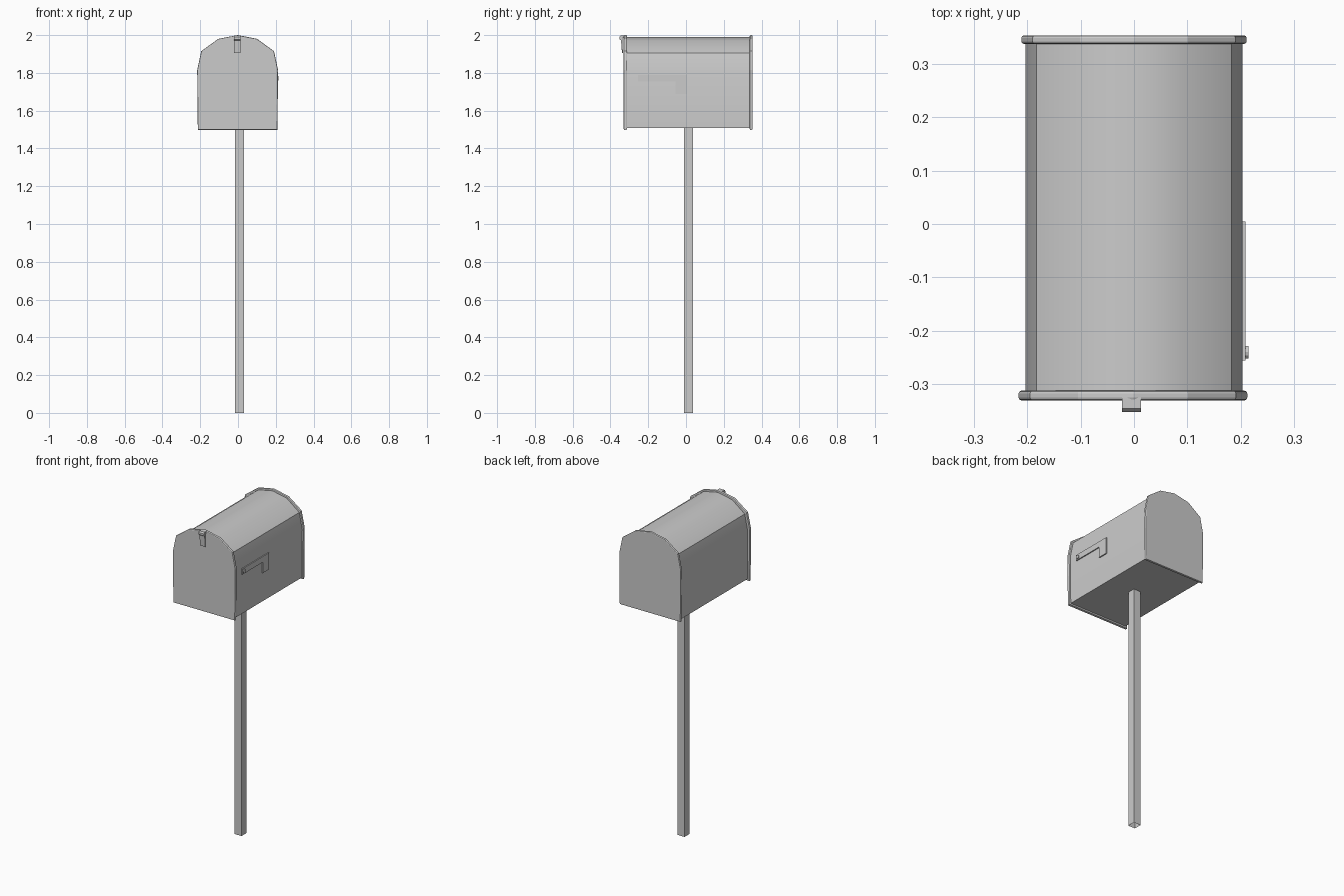
import bpy, bmesh
from mathutils import Vector

if "Cube" in bpy.data.objects:
    bpy.data.objects.remove(bpy.data.objects["Cube"])


def extrude(name, pts, to3d, depth, bevel=0.0, smooth=False):
    """Extrude a 2D outline along the depth vector into a solid."""
    bm = bmesh.new()
    face = bm.faces.new([bm.verts.new(to3d(a, b)) for a, b in pts])
    new = bmesh.ops.extrude_face_region(bm, geom=[face], use_keep_orig=True)["geom"]
    bmesh.ops.translate(bm, vec=Vector(depth),
                        verts=[g for g in new if isinstance(g, bmesh.types.BMVert)])
    bmesh.ops.recalc_face_normals(bm, faces=bm.faces[:])
    if bevel:
        # round only the two end outlines
        d = Vector(depth).normalized()
        rim = [e for e in bm.edges
               if abs((e.verts[1].co - e.verts[0].co).dot(d)) < 1e-5]
        bmesh.ops.bevel(bm, geom=rim, offset=bevel, segments=2, profile=0.5,
                        affect='EDGES')
    me = bpy.data.meshes.new(name)
    bm.to_mesh(me)
    bm.free()
    ob = bpy.data.objects.new(name, me)
    bpy.context.collection.objects.link(ob)
    if smooth:
        bpy.ops.object.select_all(action='DESELECT')
        ob.select_set(True)
        bpy.context.view_layer.objects.active = ob
        bpy.ops.object.shade_smooth_by_angle(angle=0.6)
    return ob


def box(name, lo, hi, open_bottom=False):
    ob = extrude(name, [(lo[0], lo[1]), (hi[0], lo[1]), (hi[0], hi[1]), (lo[0], hi[1])],
                 lambda a, b: (a, b, lo[2]), (0, 0, hi[2] - lo[2]))
    if open_bottom:
        bm = bmesh.new()
        bm.from_mesh(ob.data)
        low = [f for f in bm.faces if f.normal.z < -0.9]
        bmesh.ops.delete(bm, geom=low, context='FACES_ONLY')
        bm.to_mesh(ob.data)
        bm.free()
    return ob


def arch(w, z0, top):
    """Mailbox outline: straight sides with a six-sided arch."""
    half = [(w * 0.985, z0), (w, top - 0.185), (w * 0.9, top - 0.085),
            (w * 0.48, top - 0.02)]
    return half + [(0, top)] + [(-x, z) for x, z in reversed(half)]


# box shell
extrude("mailbox_body", arch(0.203, 1.508, 1.99), lambda a, b: (a, -0.32, b),
        (0, 0.665, 0), smooth=True)

# door and back plate with rounded rims
extrude("front_door", arch(0.214, 1.498, 2.0), lambda a, b: (a - 0.002, -0.33, b),
        (0, 0.018, 0), bevel=0.005)
extrude("back_plate", arch(0.211, 1.498, 2.0), lambda a, b: (a, 0.337, b),
        (0, 0.016, 0), bevel=0.005)

# door latch: bent strip hooked over the door top
latch = [(-0.325, 1.984), (-0.325, 1.998), (-0.345, 1.998), (-0.352, 1.99),
         (-0.352, 1.978), (-0.344, 1.972), (-0.339, 1.905), (-0.334, 1.905),
         (-0.337, 1.984)]
extrude("door_latch", latch, lambda a, b: (-0.022, a, b), (0.035, 0, 0))

# signal flag on the right side
flag = [(-0.255, 1.755), (-0.055, 1.755), (-0.055, 1.688), (0.005, 1.688),
        (0.005, 1.79), (-0.255, 1.79)]
extrude("signal_flag", flag, lambda a, b: (0.2, a, b), (0.009, 0, 0))
bpy.ops.mesh.primitive_cylinder_add(vertices=12, radius=0.012, depth=0.012,
                                    location=(0.208, -0.24, 1.771),
                                    rotation=(0, 1.5708, 0))
bpy.context.object.name = "flag_pivot"

# post, open at the foot
box("post", (-0.016, -0.011, 0), (0.032, 0.037, 1.515), open_bottom=True)
